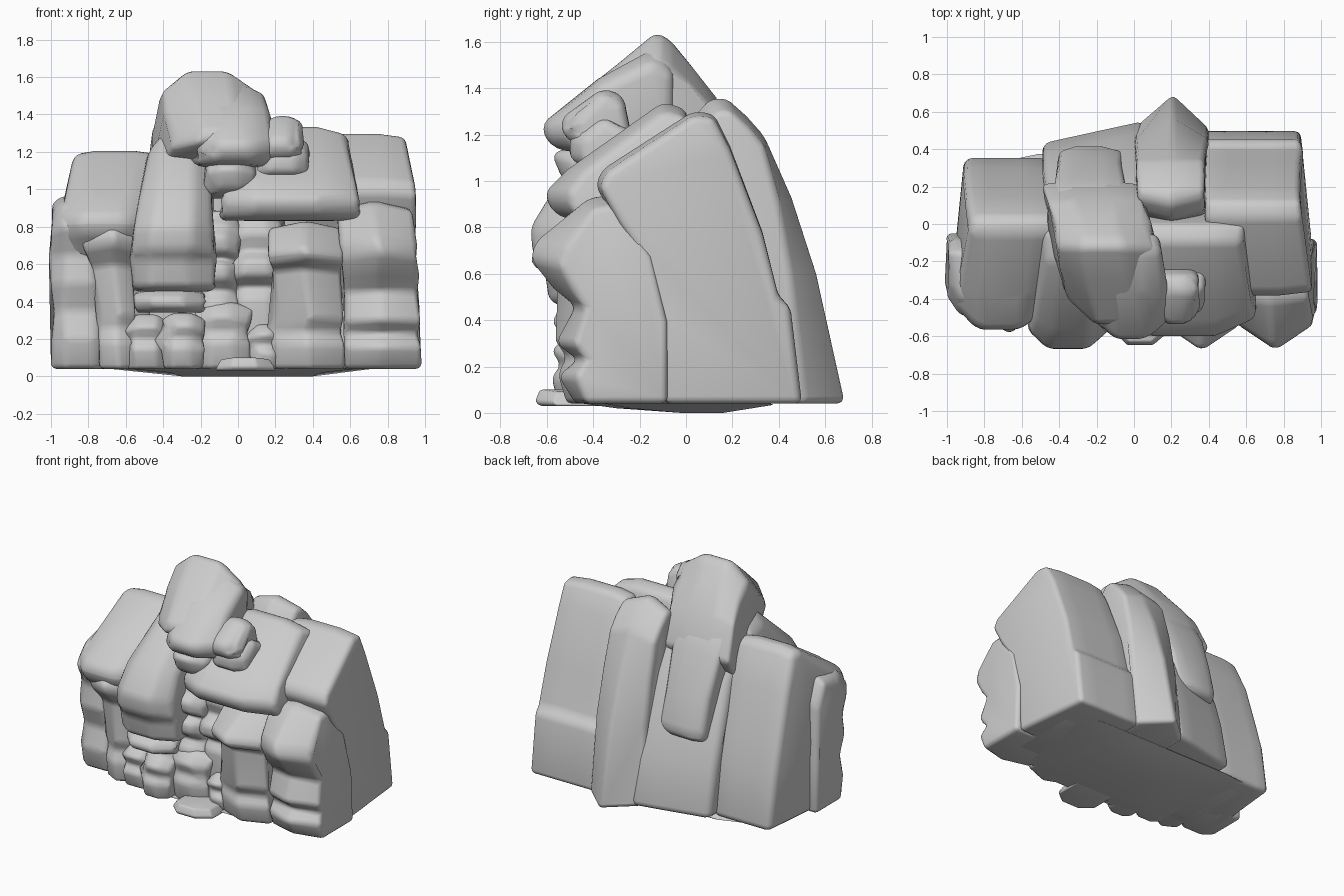
import bpy, bmesh, random

random.seed(4)


def rock(name, bottom, top, prof, front=0.1, back=0.0, drop=0.04, bevel=0.05,
         secs=(0, 0.25, 0.7, 1), skew=(0, 0), yaw=0.0, jit=0.016):
    """Side profile (y, z) swept across x; ends pull in at the front, back and top."""
    zs = [p[1] for p in prof]
    ys = [p[0] for p in prof]
    z0, z1 = min(zs), max(zs)
    y0, y1 = min(ys), max(ys)
    bm = bmesh.new()
    rows = []
    for i, t in enumerate(secs):
        end = 1.0 if i in (0, len(secs) - 1) else 0.0
        row = []
        for y, z in prof:
            h = (z - z0) / (z1 - z0)
            f = (y - y0) / (y1 - y0)
            xl = bottom[0] + (top[0] - bottom[0]) * h * h + skew[0] * y
            xr = bottom[1] + (top[1] - bottom[1]) * h * h + skew[1] * y
            j = jit if z > 0.08 else 0
            x = xl + (xr - xl) * t + random.uniform(-j, j)
            yy = y + end * (front * max(0, 1 - 2 * f) - back * max(0, 2 * f - 1)) + yaw * (t - .5)
            zz = z - end * drop * h * h
            row.append(bm.verts.new((x, yy, zz)))
        rows.append(row)
    n = len(prof)
    for a, b in zip(rows, rows[1:]):
        for k in range(n):
            bm.faces.new((a[k], a[(k + 1) % n], b[(k + 1) % n], b[k]))
    bm.faces.new(rows[0])
    bm.faces.new(rows[-1])
    bmesh.ops.recalc_face_normals(bm, faces=bm.faces)
    me = bpy.data.meshes.new(name)
    bm.to_mesh(me)
    bm.free()
    for p in me.polygons:
        p.use_smooth = True
    ob = bpy.data.objects.new(name, me)
    bpy.context.collection.objects.link(ob)
    m = ob.modifiers.new("round", 'BEVEL')
    m.width = bevel
    m.segments = 3
    m.limit_method = 'ANGLE'
    m.angle_limit = 0.35
    return ob


# Large leaning slabs at the back
rock("right_slab", (0.36, 0.94), (0.38, 0.9),
     [(-.1, .04), (-.11, .4), (-.2, .68), (-.3, .82), (-.39, .98), (-.36, 1.05), (.03, 1.3),
      (.12, 1.29), (.19, 1.15), (.33, .78), (.4, .5), (.45, .46), (.5, .04)],
     front=.02, drop=.02, bevel=.04, jit=.006, skew=(0, -.1))
rock("back_wedge", (0.0, 0.4), (0.02, 0.37),
     [(0, .04), (0, 1.1), (.02, 1.27), (.1, 1.36), (.17, 1.36), (.26, 1.28), (.34, 1.19),
      (.46, .93), (.57, .6), (.69, .07), (.69, .04)], front=.05, back=.18, drop=.06,
     secs=(0, .52, 1), bevel=.03, jit=.005)
rock("back_slab", (-.49, .06), (-.46, .05),
     [(-.2, .04), (-.3, .8), (-.25, 1.0), (0, 1.2), (.1, 1.2), (.24, .95), (.37, .6),
      (.43, .4), (.5, .05)], front=.05, yaw=.12, jit=.008)
rock("left_slab", (-.94, -.46), (-.88, -.42),
     [(-.38, .04), (-.38, .6), (-.56, .77), (-.57, .86), (-.4, .98), (-.05, 1.21), (.04, 1.2),
      (.15, .95), (.25, .6), (.3, .42), (.36, .04)], front=.14, drop=.02, jit=.008,
     skew=(.09, 0))

# Front pillars with stepped ledges
rock("front_right_pillar", (.19, .57), (.16, .55),
     [(-.52, .04), (-.56, .17), (-.52, .24), (-.57, .31), (-.56, .58), (-.67, .63), (-.68, .69),
      (-.45, .83), (-.1, .83), (0, .04)], front=.14, secs=(0, .5, 1), bevel=.03)
rock("outer_right_pillar", (.57, .98), (.53, .93),
     [(-.48, .04), (-.56, .16), (-.47, .23), (-.57, .3), (-.48, .46), (-.58, .54), (-.68, .66),
      (-.66, .74), (-.42, .93), (-.28, .95), (-.15, .7), (-.08, .4), (-.08, .04)],
     front=.14, secs=(0, .5, 1), bevel=.03, drop=.05, jit=.01)
rock("left_pillar", (-.74, -.55), (-.86, -.55),
     [(-.48, .04), (-.5, .18), (-.46, .26), (-.49, .33), (-.48, .6), (-.58, .7), (-.59, .77),
      (-.45, .86), (-.1, .85), (-.1, .04)], front=.1, secs=(0, .55, 1), bevel=.025)
rock("outer_left_pillar", (-1.0, -.68), (-.99, -.75),
     [(-.4, .04), (-.44, .2), (-.39, .35), (-.45, .5), (-.42, .65), (-.5, .8), (-.4, .93),
      (-.15, .97), (-.08, .8), (-.05, .4), (-.05, .04)], front=.12, bevel=.03)

# Overhanging middle rocks
rock("middle_left_boulder", (-.57, -.13), (-.49, -.13),
     [(-.5, .45), (-.59, .48), (-.61, .62), (-.66, .68), (-.67, .8), (-.56, .98),
      (-.2, 1.31), (-.05, 1.28), (0, 1.1), (0, .5)], front=.1, drop=.1, bevel=.06)
rock("middle_right_slab", (-.1, .65), (.02, .58),
     [(-.5, .83), (-.58, .87), (-.61, .95), (-.51, 1.05), (-.1, 1.34), (0, 1.31), (.1, .86)],
     front=.1, bevel=.06)

# Tall leaning crown boulder, its tail behind and its smaller lobes
rock("crown_boulder", (-.45, .08), (-.43, .08),
     [(-.4, 1.18), (-.54, 1.25), (-.53, 1.32), (-.3, 1.5), (-.13, 1.64), (-.07, 1.61),
      (.02, 1.5), (.13, 1.36), (.24, 1.1), (.1, .9), (-.1, 1.05)],
     front=.14, back=.02, drop=.12, bevel=.08, skew=(-.17, -.2), secs=(0, .28, .66, 1))
rock("crown_tail", (-.41, -.06), (-.44, -.04),
     [(.05, .55), (.05, 1.2), (.15, 1.29), (.24, 1.12), (.35, .85), (.42, .62), (.4, .55)],
     front=0, back=.03, bevel=.05, jit=.008)
rock("crown_lobe", (-.25, .12), (-.2, .13),
     [(-.45, 1.12), (-.58, 1.14), (-.63, 1.24), (-.38, 1.44), (-.14, 1.57), (-.05, 1.5),
      (-.05, 1.12)], front=.12, drop=.06, bevel=.08, skew=(-.05, -.12))
rock("crown_underside", (-.18, .09), (-.19, .12),
     [(-.42, .95), (-.53, 1.0), (-.58, 1.12), (-.3, 1.2), (-.1, 1.2), (-.1, .95)], front=.08)
rock("small_boulder", (.11, .35), (.13, .35),
     [(-.4, 1.12), (-.53, 1.19), (-.54, 1.27), (-.36, 1.4), (-.27, 1.37), (-.22, 1.12)],
     front=.07, drop=.05)
rock("small_boulder_side", (.1, .39), (.16, .38),
     [(-.4, 1.05), (-.5, 1.09), (-.5, 1.19), (-.35, 1.29), (-.2, 1.2), (-.2, 1.05)], front=.06)

# Recess: stacked ledges and low stones
rock("recess_column", (-.22, .0), (-.2, .0),
     [(-.42, .04), (-.44, .4), (-.38, .46), (-.46, .52), (-.46, .6), (-.39, .63), (-.46, .67),
      (-.47, .75), (-.4, .8), (-.4, .88), (0, .9), (0, .04)], front=.06, bevel=.025)
rock("recess_column_right", (-.03, .24), (-.03, .24),
     [(-.38, .04), (-.4, .42), (-.35, .48), (-.45, .54), (-.45, .62), (-.36, .67), (-.4, .76),
      (-.35, .86), (0, .9), (0, .04)], front=.06, bevel=.025)
rock("recess_left_ledge", (-.55, -.17), (-.55, -.17),
     [(-.5, .34), (-.57, .37), (-.57, .42), (-.5, .46), (-.1, .5), (-.1, .34)], bevel=.03)
for i, (a, b, y, h) in enumerate([(-.6, -.37, -.48, .33), (-.4, -.19, -.55, .34),
                                  (-.22, .07, -.47, .4), (.05, .24, -.45, .28)]):
    rock("low_stone_%d" % i, (a, b), (a, b),
         [(y, .04), (y - .03, h * .45), (y + .01, h * .6), (y - .03, h * .8), (y + .05, h),
          (-.2, h), (-.2, .04)], front=.06, bevel=.025, jit=.025)
rock("foot_stone", (-.12, .2), (-.09, .17),
     [(-.63, .03), (-.65, .05), (-.63, .1), (-.3, .1), (-.3, .03)], front=.08, drop=.01,
     bevel=.015, jit=0)

# Hidden core and shallow rounded base
rock("core", (-.8, .85), (-.75, .8),
     [(-.3, .04), (-.3, .8), (.1, .8), (.28, .04)], front=0)
rock("base", (-.3, .4), (-.88, .88),
     [(-.02, 0), (-.3, .02), (-.48, .045), (.3, .06), (.38, .035), (.16, 0)], front=.1, drop=0,
     bevel=.01, jit=0)
